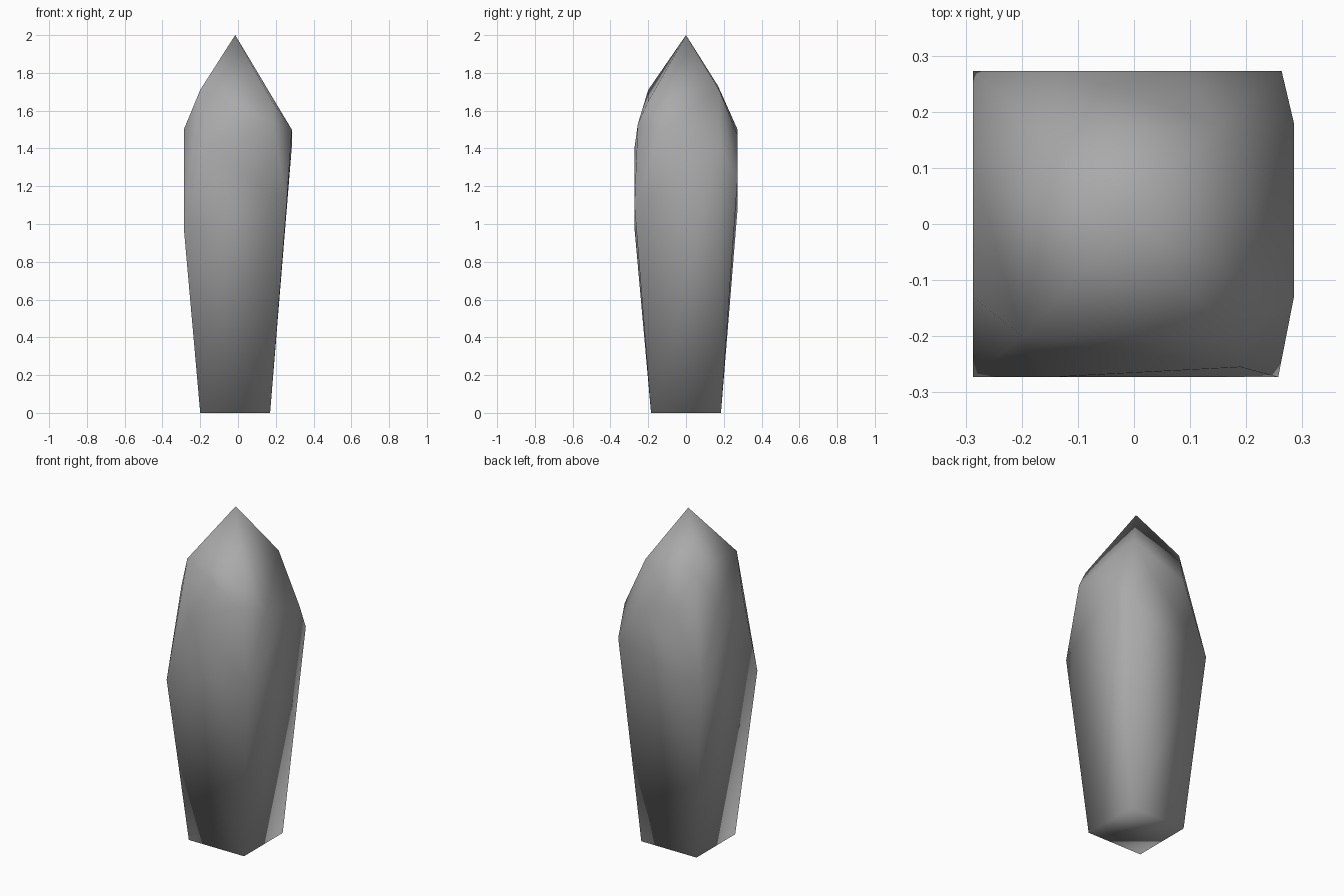
import bpy
import bmesh

if "Cube" in bpy.data.objects:
    bpy.data.objects.remove(bpy.data.objects["Cube"], do_unlink=True)

# Grey stone colour
stone = bpy.data.materials.new("grey_stone")
stone.use_nodes = True
colour = (0.4, 0.4, 0.4, 1)
stone.diffuse_color = colour
stone.node_tree.nodes["Principled BSDF"].inputs["Base Color"].default_value = colour

# Square foot, uneven waist corners, upper side points, shoulders and tip
foot = [(x, y, 0) for x in (-0.2, 0.17) for y in (-0.185, 0.185)]
waist = [(-0.287, -0.273, 0.98), (0.257, -0.273, 1.1),
         (0.263, 0.273, 1.24), (-0.287, 0.273, 1.08)]
upper_sides = [(0.285, 0.18, 1.41), (0.285, -0.13, 1.5),
               (-0.287, -0.13, 1.5), (-0.287, 0.1, 1.5),
               (0.1, 0.273, 1.47), (-0.13, 0.273, 1.5),
               (-0.15, -0.273, 1.4), (0.19, -0.255, 1.53)]
shoulders = [(-0.2, -0.2, 1.71), (0.18, -0.2, 1.65),
             (0.15, 0.175, 1.71), (-0.18, 0.17, 1.73)]
tip = [(-0.015, 0, 2)]

# Faceted crystal body wrapped around the points
bm = bmesh.new()
for point in foot + waist + upper_sides + shoulders + tip:
    bm.verts.new(point)
bmesh.ops.convex_hull(bm, input=list(bm.verts))
bmesh.ops.dissolve_limit(bm, angle_limit=0.01, verts=list(bm.verts), edges=list(bm.edges))
bmesh.ops.recalc_face_normals(bm, faces=list(bm.faces))
for face in bm.faces:
    face.smooth = True

mesh = bpy.data.meshes.new("crystal")
bm.to_mesh(mesh)
bm.free()
mesh.materials.append(stone)
crystal = bpy.data.objects.new("crystal", mesh)
bpy.context.collection.objects.link(crystal)
